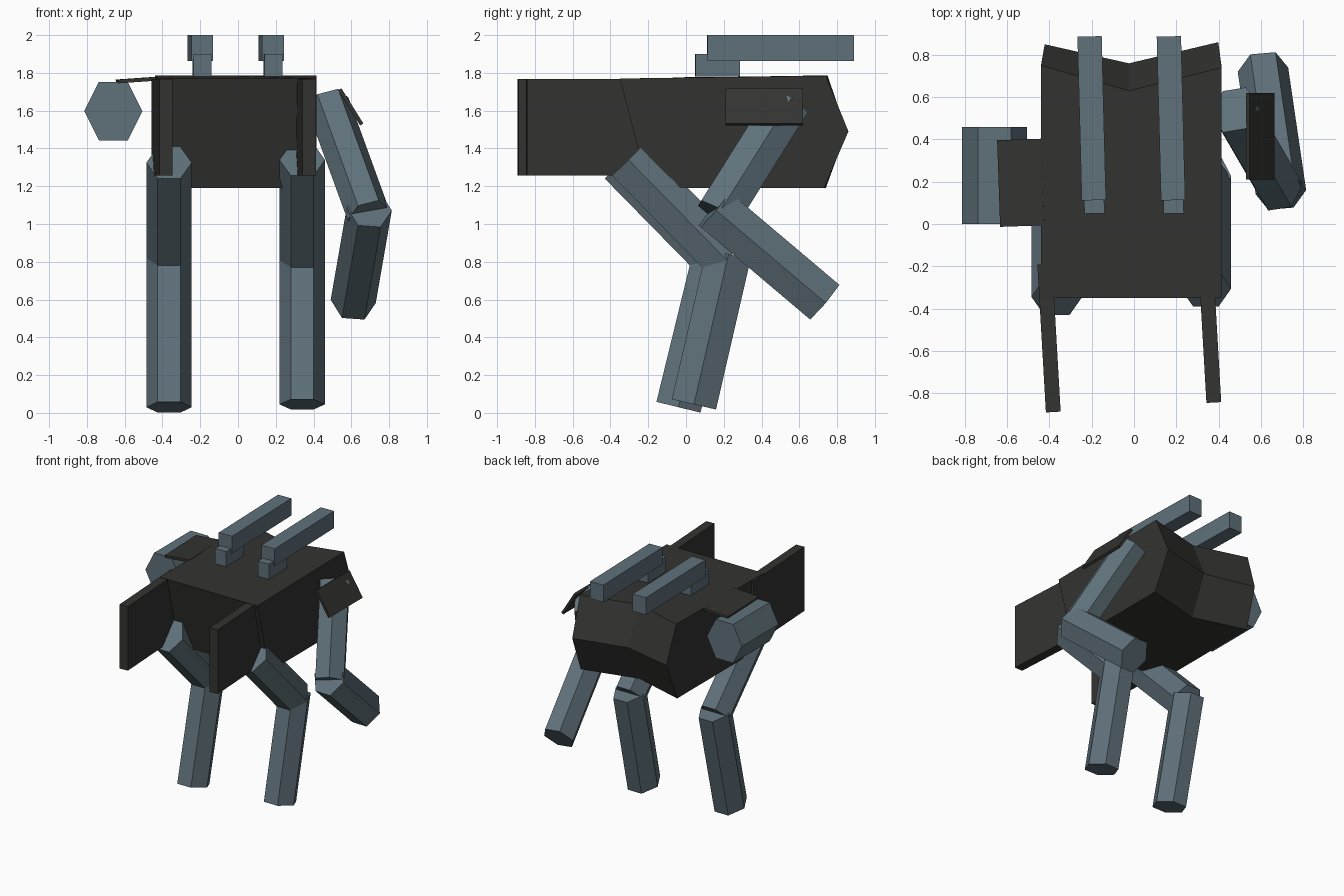
import bpy, bmesh, math
from mathutils import Vector, Matrix

if "Cube" in bpy.data.objects:
    bpy.data.objects.remove(bpy.data.objects["Cube"])


def material(name, color):
    m = bpy.data.materials.new(name)
    m.diffuse_color = (*color, 1)
    m.use_nodes = True
    m.node_tree.nodes["Principled BSDF"].inputs["Base Color"].default_value = m.diffuse_color
    return m


DARK = material("dark_hull", (0.033, 0.033, 0.031))
STEEL = material("blue_steel", (0.115, 0.165, 0.195))


def make(name, verts, faces, mat):
    bm = bmesh.new()
    vs = [bm.verts.new(v) for v in verts]
    for f in faces:
        bm.faces.new([vs[i] for i in f])
    bmesh.ops.recalc_face_normals(bm, faces=bm.faces)
    me = bpy.data.meshes.new(name)
    bm.to_mesh(me)
    bm.free()
    me.materials.append(mat)
    ob = bpy.data.objects.new(name, me)
    bpy.context.collection.objects.link(ob)
    return ob


def hex_bar(name, a, b, r, side=(1, 0, 0)):
    """Six-sided bar from a to b, corners pointing along the side axis."""
    a, b = Vector(a), Vector(b)
    d = (b - a).normalized()
    u = Vector(side)
    u = (u - d * u.dot(d)).normalized()
    w = d.cross(u)
    ring = [u * r * math.cos(i * math.pi / 3)
            + w * r * math.sin(i * math.pi / 3) / math.cos(math.pi / 6) for i in range(6)]
    verts = [p + q for p in (a, b) for q in ring]
    faces = [range(6), range(6, 12)]
    faces += [(i, (i + 1) % 6, (i + 1) % 6 + 6, i + 6) for i in range(6)]
    return make(name, verts, faces, STEEL)


def box(name, centre, size, mat, rot_z=0.0, rot_y=0.0):
    m = (Matrix.Translation(centre) @ Matrix.Rotation(math.radians(rot_z), 4, 'Z')
         @ Matrix.Rotation(math.radians(rot_y), 4, 'Y') @ Matrix.Diagonal((*size, 1)))
    verts = [m @ Vector((x, y, z)) for x in (-.5, .5) for y in (-.5, .5) for z in (-.5, .5)]
    faces = [(0, 1, 3, 2), (4, 6, 7, 5), (0, 4, 5, 1), (2, 3, 7, 6), (0, 2, 6, 4), (1, 5, 7, 3)]
    return make(name, verts, faces, mat)


# Hull: three side profiles (left, middle, right) skinned together, notched at the back
columns = [(-0.44, 0.75, 0.85), (-0.025, 0.63, 0.76), (0.415, 0.74, 0.86)]
verts = []
for x, back, tip in columns:
    verts += [(x, -0.35, 1.77), (x, -0.20, 1.19), (x, back - 0.01, 1.19),
              (x * 0.96, tip, 1.49), (x, back, 1.785)]
faces = [range(5), range(10, 15)]
for c in (0, 5):
    faces += [(c + i, c + (i + 1) % 5, c + (i + 1) % 5 + 5, c + i + 5) for i in range(5)]
make("hull", verts, faces, DARK)

# Forward side panels
box("left_front_panel", (-0.402, -0.54, 1.512), (0.07, 0.70, 0.51), DARK, 3.3)
box("right_front_panel", (0.358, -0.505, 1.512), (0.07, 0.68, 0.51), DARK, 3.3)

# Legs
for name, x, hip, knee, foot in (
        ("left", -0.365, (-0.345, 1.325), (0.15, 0.82), (-0.04, 0.03)),
        ("right", 0.34, (-0.305, 1.34), (0.215, 0.81), (0.042, 0.045))):
    k = Vector((x, *knee))
    hex_bar(name + "_thigh", (x, *hip), k, 0.12)
    hex_bar(name + "_shin", k + Vector((0, 0.01, 0.03)), (x, *foot), 0.12)

# Bent right arm and the cut-short left arm
hex_bar("right_upper_arm", (0.475, 0.54, 1.64), (0.69, 0.17, 1.05), 0.115)
hex_bar("right_forearm", (0.695, 0.15, 1.08), (0.61, 0.73, 0.59), 0.12)
hex_bar("left_arm", (-0.66, 0.0, 1.597), (-0.66, 0.46, 1.597), 0.154)

# Shoulder plates
box("left_shoulder_plate", (-0.535, 0.195, 1.762), (0.21, 0.41, 0.02), DARK, 2, -4)
box("right_shoulder_plate", (0.597, 0.415, 1.62), (0.22, 0.41, 0.02), DARK, 0, 58)

# Roof guns on small mounts
for name, x in (("left", -0.20), ("right", 0.175)):
    box(name + "_gun_barrel", (x, 0.5, 1.932), (0.115, 0.775, 0.136), STEEL, 1.5)
    box(name + "_gun_mount", (x + 0.01, 0.167, 1.84), (0.095, 0.235, 0.12), STEEL, 1.5)
